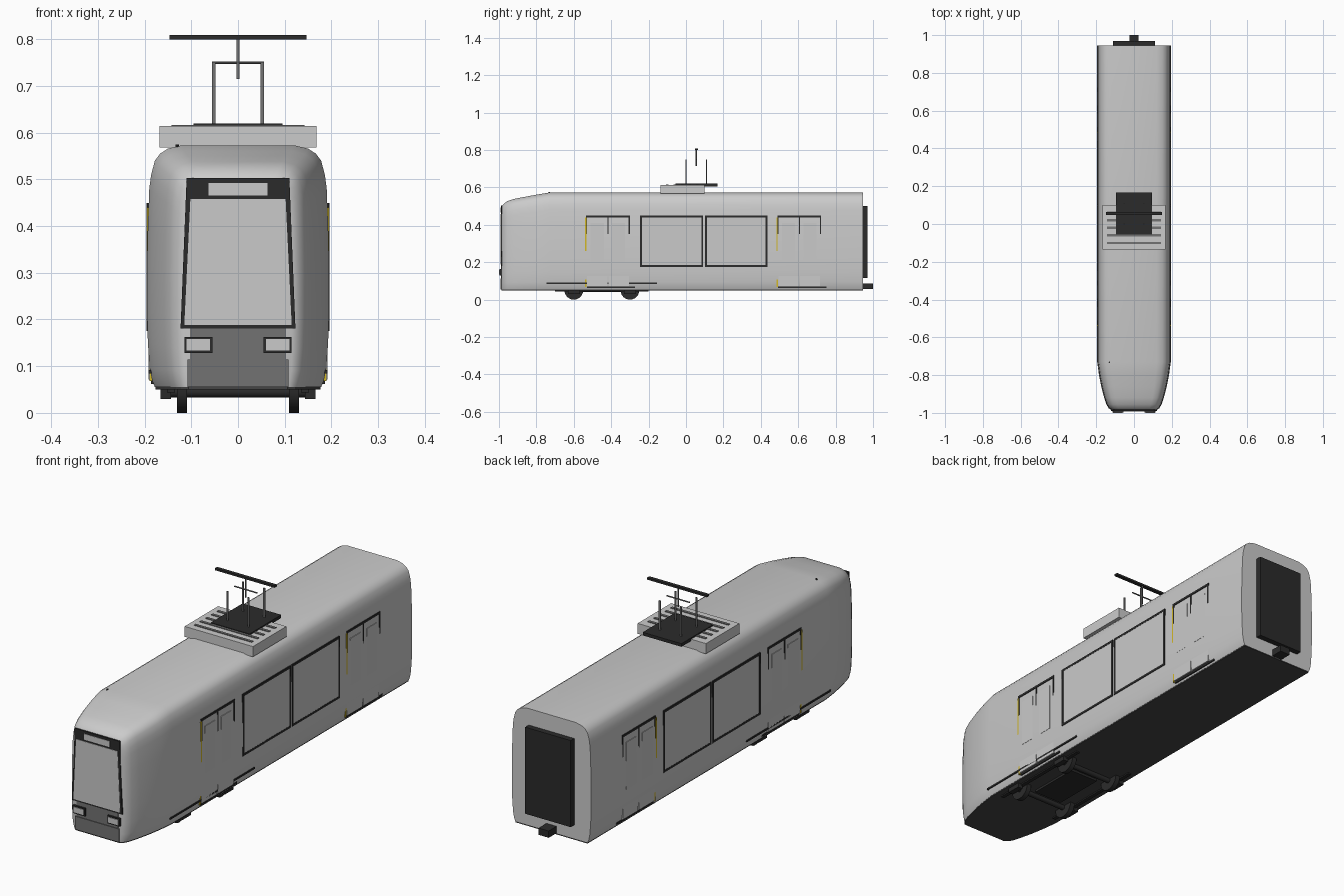
import bpy, bmesh, math
from mathutils import Matrix

if "Cube" in bpy.data.objects:
    bpy.data.objects.remove(bpy.data.objects["Cube"])


def mat(name, *c):
    m = bpy.data.materials.new(name)
    m.diffuse_color = (*c, 1)
    m.use_nodes = True
    m.node_tree.nodes["Principled BSDF"].inputs["Base Color"].default_value = m.diffuse_color
    return m


BODY = mat("body_grey", 0.6, 0.6, 0.6)
GLASS = mat("pale_glass", 0.59, 0.59, 0.59)
PANEL = mat("panel_grey", 0.17, 0.17, 0.17)
DARK = mat("near_black", 0.024, 0.024, 0.024)
METAL = mat("underframe_grey", 0.06, 0.06, 0.06)
YELLOW = mat("yellow", 0.65, 0.48, 0.02)


def finish(name, bm, material, smooth=None):
    bmesh.ops.recalc_face_normals(bm, faces=bm.faces[:])
    me = bpy.data.meshes.new(name)
    bm.to_mesh(me)
    bm.free()
    ob = bpy.data.objects.new(name, me)
    bpy.context.collection.objects.link(ob)
    me.materials.append(material)
    if smooth:
        bpy.ops.object.select_all(action='DESELECT')
        ob.select_set(True)
        bpy.context.view_layer.objects.active = ob
        bpy.ops.object.shade_smooth_by_angle(angle=math.radians(smooth))
    return ob


def add_box(bm, x0, x1, y0, y1, z0, z1):
    m = Matrix.Translation(((x0 + x1) / 2, (y0 + y1) / 2, (z0 + z1) / 2)) @ \
        Matrix.Diagonal((abs(x1 - x0), abs(y1 - y0), abs(z1 - z0), 1))
    bmesh.ops.create_cube(bm, size=1, matrix=m)


def boxes(name, material, *bounds):
    bm = bmesh.new()
    for b in bounds:
        add_box(bm, *b)
    return finish(name, bm, material)


def cyl(name, material, r, c, length, axis='Z', n=24):
    bm = bmesh.new()
    rot = Matrix.Rotation(math.pi / 2, 4, 'Y') if axis == 'X' else Matrix()
    bmesh.ops.create_cone(bm, cap_ends=True, segments=n, radius1=r, radius2=r,
                          depth=length, matrix=Matrix.Translation(c) @ rot)
    return finish(name, bm, material, 40)


def loft(name, material, rings, smooth=None):
    bm = bmesh.new()
    vs = [[bm.verts.new(p) for p in ring] for ring in rings]
    n = len(vs[0])
    for a, b in zip(vs, vs[1:]):
        for i in range(n):
            j = (i + 1) % n
            bm.faces.new((a[i], a[j], b[j], b[i]))
    bm.faces.new(vs[0])
    bm.faces.new(vs[-1])
    return finish(name, bm, material, smooth)


# Body shell: one rounded cross-section lofted along y, tapered to the nose
HALF = [(.178, .055), (.184, .07), (.189, .095), (.193, .15), (.195, .22), (.195, .32),
        (.193, .40), (.190, .48), (.186, .51), (.178, .54), (.167, .555), (.150, .566), (.120, .573)]
STATIONS = [(.945, 1, .575), (-.73, 1, .575), (-.80, .95, .563), (-.86, .89, .552),
            (-.92, .81, .540), (-.955, .75, .529), (-.975, .69, .514), (-.987, .60, .498)]
rings = []
for y, s, top in STATIONS:
    k = (top - .055) / .52
    half = [(x * s, y, .055 + (z - .055) * k) for x, z in HALF]
    rings.append(half + [(-x, y, z) for x, _, z in reversed(half)])
loft("body_shell", BODY, rings, 38)

# Underframe plate following the plan outline
plan = [(.177 * s, y) for y, s, _ in STATIONS]
plan += [(-x, y) for x, y in reversed(plan)]
loft("underframe", METAL, [[(x, y, z) for x, y in plan] for z in (.050, .0555)])


# Windscreen: trapezoid plates on the nose
def nose_plate(name, material, wb, wt, z0, z1, y0, y1):
    loft(name, material, [[(-wb, y, z0), (wb, y, z0), (wt, y, z1), (-wt, y, z1)] for y in (y0, y1)])


nose_plate("windscreen_frame", DARK, .123, .110, .181, .503, -.983, -.990)
nose_plate("windscreen_glass", GLASS, .115, .102, .188, .458, -.985, -.992)
nose_plate("destination_display", GLASS, .063, .063, .466, .492, -.985, -.992)
nose_plate("nose_panel", PANEL, .103, .103, .112, .182, -.980, -.989)
nose_plate("front_bumper", PANEL, .108, .108, .055, .114, -.975, -.992)
for s, side in ((-1, "left"), (1, "right")):
    boxes(side + "_headlight_frame", DARK, (s * .055, s * .115, -.997, -.975, .128, .163))
    boxes(side + "_headlight_lens", GLASS, (s * .060, s * .110, -1.0, -.99, .134, .158))

# Rear gangway and coupler
boxes("rear_gangway", DARK, (-.112, .112, .93, .970, .115, .50))
boxes("rear_coupler", DARK, (-.025, .025, .93, 1.0, .056, .086))

for s, side in ((-1, "left"), (1, "right")):
    # Side windows
    for i, (a, b) in enumerate(((-.245, .092), (.101, .436))):
        t, xi, xo = .010, s * .18, s * .1962
        boxes(f"{side}_window_frame_{i}", DARK,
              (xi, xo, a, b, .175, .175 + t), (xi, xo, a, b, .45 - t, .45),
              (xi, xo, a, a + t, .175 + t, .45 - t), (xi, xo, b - t, b, .175 + t, .45 - t))
        boxes(f"{side}_window_glass_{i}", GLASS, (xi, s * .1954, a + t, b - t, .175 + t, .45 - t))

    # Doors: leaves sit flush, so the bulging shell covers their middle
    for i, a in enumerate((-.535, .488)):
        b, mid = a + .235, a + .118
        boxes(f"{side}_door_leaves_{i}", BODY,
              (s * .17, s * .1912, a + .006, mid - .003, .072, .44),
              (s * .17, s * .1912, mid + .003, b - .006, .072, .44))
        boxes(f"{side}_door_glass_{i}", GLASS,
              (s * .18, s * .1953, a + .025, mid - .022, .20, .41),
              (s * .18, s * .1953, mid + .022, b - .025, .20, .41))
        boxes(f"{side}_door_frame_{i}", DARK,
              (s * .18, s * .1945, a, b, .44, .45),
              (s * .18, s * .1942, a, a + .007, .35, .44),
              (s * .18, s * .1942, mid - .003, mid + .003, .35, .44),
              (s * .18, s * .1942, b - .007, b, .35, .44))
        boxes(f"{side}_door_handrail_{i}", YELLOW,
              (s * .18, s * .1953, a - .004, a + .002, .26, .44),
              (s * .17, s * .190, a - .004, a + .003, .068, .108))
        boxes(f"{side}_door_step_{i}", DARK, (s * .16, s * .186, a + .005, a + .262, .062, .071))

    # Skirt strip above the bogie
    boxes(side + "_skirt_strip", DARK, (s * .17, s * .1912, -.745, -.155, .084, .092))

# Front bogie: wheels, axles, axle boxes and centre frame
for i, y in enumerate((-.60, -.30)):
    cyl(f"axle_{i}", DARK, .012, (0, y, .045), .29, 'X', 12)
    for s, side in ((-1, "left"), (1, "right")):
        cyl(f"{side}_wheel_{i}", DARK, .05, (s * .12, y, .05), .022, 'X', 24)
        boxes(f"{side}_axle_box_{i}", DARK, (s * .143, s * .166, y - .032, y + .032, .030, .056))
boxes("bogie_frame", DARK, (-.07, .07, -.57, -.33, .040, .055),
      (-.152, -.135, -.70, -.20, .044, .055), (.135, .152, -.70, -.20, .044, .055))

# Roof equipment box with vent slats, small roof stud
boxes("roof_box", BODY, (-.168, .168, -.135, .10, .568, .614))
boxes("roof_vent_slats", PANEL,
      *[(-.142, .142, y - .006, y + .006, .61, .617) for y in (-.10, -.06, -.02, .02, .06)])
cyl("roof_stud", DARK, .004, (-.130, -.732, .571), .008, 'Z', 8)

# Pantograph
boxes("pantograph_base", DARK, (-.095, .095, -.055, .168, .606, .620))
boxes("pantograph_posts", PANEL, *[(x - .004, x + .004, y - .002, y + .002, .618, .75)
                                   for x in (-.052, .052) for y in (0, .11)])
cyl("pantograph_crossbar", PANEL, .003, (0, .055, .75), .112, 'X', 8)
cyl("pantograph_mast", PANEL, .0035, (0, .055, .76), .09, 'Z', 10)
boxes("pantograph_head", DARK, (-.147, .147, .047, .063, .800, .809))
